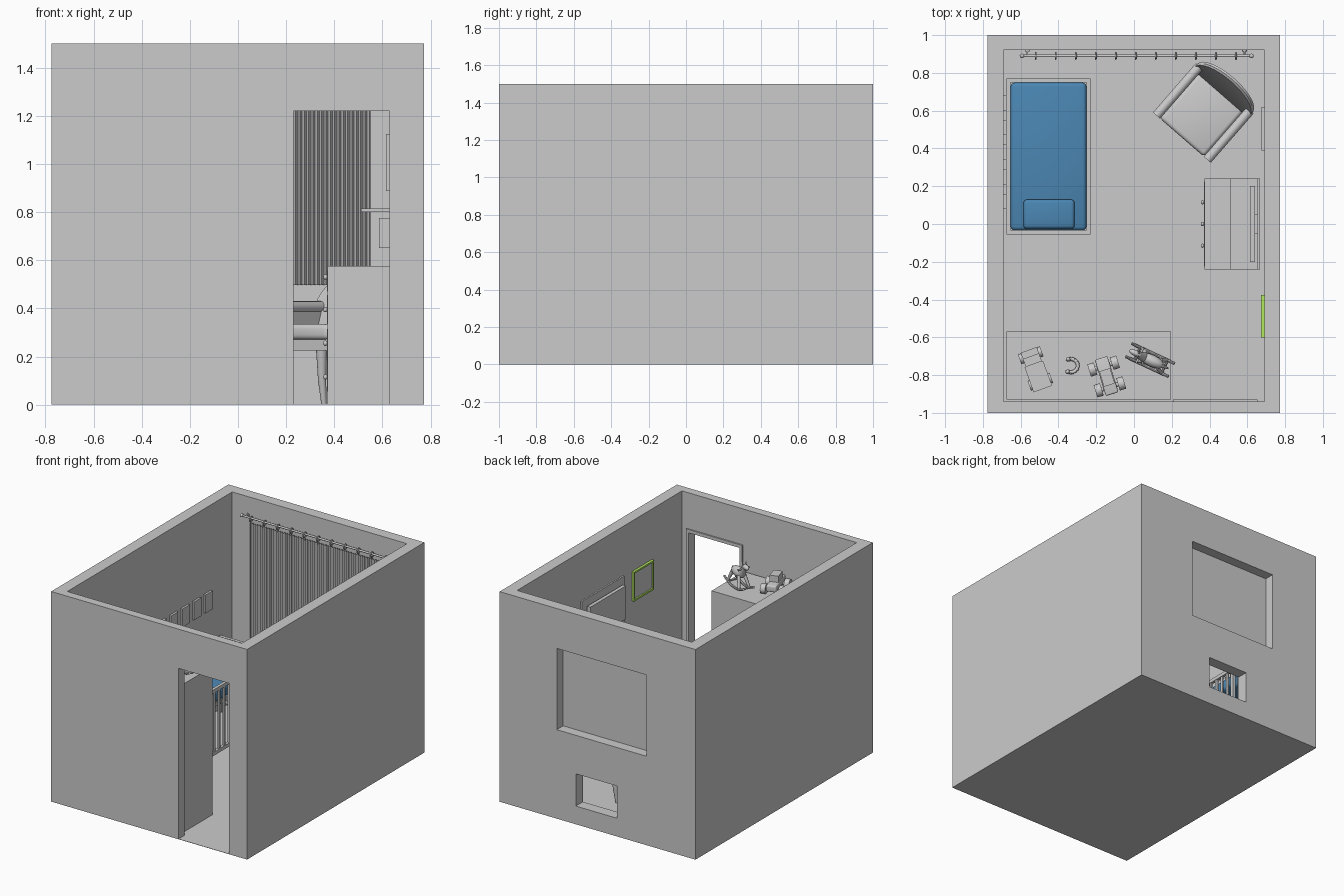
import bpy, bmesh, math
from mathutils import Vector, Matrix

if "Cube" in bpy.data.objects:
    bpy.data.objects.remove(bpy.data.objects["Cube"])


def make(name, bm, mat=None):
    me = bpy.data.meshes.new(name)
    bmesh.ops.recalc_face_normals(bm, faces=bm.faces[:])
    bm.to_mesh(me)
    bm.free()
    ob = bpy.data.objects.new(name, me)
    bpy.context.collection.objects.link(ob)
    if mat:
        me.materials.append(mat)
    return ob


def box(name, x0, x1, y0, y1, z0, z1, mat=None, bevel=0):
    bm = bmesh.new()
    m = Matrix.Translation(((x0+x1)/2, (y0+y1)/2, (z0+z1)/2)) @ Matrix.Diagonal((x1-x0, y1-y0, z1-z0, 1))
    bmesh.ops.create_cube(bm, size=1, matrix=m)
    if bevel:
        bmesh.ops.bevel(bm, geom=bm.edges[:], offset=bevel, segments=3, profile=0.5, affect='EDGES')
    return make(name, bm, mat)


def rod(name, p, q, r, r2=None, n=16):
    p, q = Vector(p), Vector(q)
    bm = bmesh.new()
    m = Matrix.Translation((p+q)/2) @ (q-p).to_track_quat('Z', 'Y').to_matrix().to_4x4()
    bmesh.ops.create_cone(bm, cap_ends=True, segments=n, radius1=r, radius2=r if r2 is None else r2,
                          depth=(q-p).length, matrix=m)
    return make(name, bm)


def ball(name, c, sx, sy, sz):
    bm = bmesh.new()
    bmesh.ops.create_uvsphere(bm, u_segments=16, v_segments=10, radius=1,
                              matrix=Matrix.Translation(c) @ Matrix.Diagonal((sx, sy, sz, 1)))
    return make(name, bm)


def loft(name, sections):
    # closed solid through equal-length loops of points
    bm = bmesh.new()
    rows = [[bm.verts.new(p) for p in s] for s in sections]
    for a, b in zip(rows, rows[1:]):
        for i in range(len(a)):
            j = (i+1) % len(a)
            bm.faces.new((a[i], a[j], b[j], b[i]))
    bm.faces.new(rows[0])
    bm.faces.new(rows[-1])
    return make(name, bm)


def join(name, obs, loc=(0, 0, 0), rot=0):
    bpy.ops.object.select_all(action='DESELECT')
    for o in obs:
        o.select_set(True)
    bpy.context.view_layer.objects.active = obs[0]
    bpy.ops.object.join()
    obs[0].name = name
    obs[0].location = loc
    obs[0].rotation_euler.z = math.radians(rot)
    return obs[0]


def frame(name, x0, x1, y0, y1, z0, z1, w, mat=None):
    # picture frame lying in the yz plane
    return join(name, [box('f', x0, x1, y0, y1, z0, z0+w, mat), box('f', x0, x1, y0, y1, z1-w, z1, mat),
                       box('f', x0, x1, y0, y0+w, z0+w, z1-w, mat), box('f', x0, x1, y1-w, y1, z0+w, z1-w, mat)])


blue = bpy.data.materials.new('blue')
blue.diffuse_color = (0.07, 0.24, 0.45, 1)
blue.use_nodes = True
blue.node_tree.nodes["Principled BSDF"].inputs["Base Color"].default_value = blue.diffuse_color
green = bpy.data.materials.new('green')
green.diffuse_color = (0.45, 0.8, 0.12, 1)
green.use_nodes = True
green.node_tree.nodes["Principled BSDF"].inputs["Base Color"].default_value = green.diffuse_color
F = .002  # floor level

# room shell with doorway, window and low opening
room = box('room_walls', -.775, .772, -1, 1, 0, 1.5)
for c in [(-.69, .69, -.94, .92, F, 1.6), (.23, .63, -1.1, -.9, F, 1.22),
          (-.39, .32, .9, 1.1, .635, 1.215), (-.155, .17, .9, 1.1, .13, .36)]:
    cut = box('cutter', *c)
    cut.hide_render = True
    mod = room.modifiers.new('cut', 'BOOLEAN')
    mod.operation, mod.solver, mod.object = 'DIFFERENCE', 'EXACT', cut
    bpy.context.view_layer.objects.active = room
    bpy.ops.object.modifier_apply(modifier=mod.name)
    bpy.data.objects.remove(cut)
box('window_pane', -.39, .32, .92, .928, .635, 1.215)
join('door_trim', [box('t', .207, .23, -.942, -.93, F, 1.22), box('t', .63, .653, -.942, -.93, F, 1.22),
                   box('t', .207, .653, -.942, -.93, 1.22, 1.243)])

# wardrobe
box('wardrobe', -.675, .197, -.93, -.57, F, 1.06)

# crib: corner posts, rails, slats and bedding
cx0, cx1, cy0, cy1, w = -.675, -.23, -.055, .77, .022
crib = []
for z0, z1 in [(.07, .095), (.515, .54)]:
    for x in (cx0, cx1-w):
        crib.append(box('r', x, x+w, cy0, cy1, z0, z1))
    for y in (cy0, cy1-w):
        crib.append(box('r', cx0+w, cx1-w, y, y+w, z0, z1))
for x in (cx0, cx1-w):
    for y in (cy0, cy1-w):
        crib.append(box('p', x, x+w, y, y+w, F, .52))
    for i in range(1, 14):
        y = cy0 + w/2 + i*(cy1-cy0-w)/14
        crib.append(box('s', x+.005, x+w-.005, y-.009, y+.009, .09, .52))
for y in (cy0, cy1-w):
    for i in range(1, 8):
        x = cx0 + w/2 + i*(cx1-cx0-w)/8
        crib.append(box('s', x-.009, x+.009, y+.005, y+w-.005, .09, .52))
join('crib_frame', crib)
box('crib_mattress', cx0+w, cx1-w, cy0+w, cy1-w, .42, .50, blue, .02)
box('crib_pillow', -.585, -.315, -.025, .13, .49, .53, blue, .018)

# curtain with rod, rings, finials and brackets
bm = bmesh.new()
n, x0, x1 = 480, -.53, .55
cols = []
for i in range(n+1):
    x = x0 + (x1-x0)*i/n
    y = .89 + .008*math.sin((x-x0)/.018*2*math.pi)
    cols.append((bm.verts.new((x, y, .497)), bm.verts.new((x, y, 1.335))))
for a, b in zip(cols, cols[1:]):
    bm.faces.new((a[0], b[0], b[1], a[1]))
curtain = make('curtain', bm)
rail = [rod('r', (-.59, .89, 1.37), (.62, .89, 1.37), .007)]
for x in (-.593, .622):
    rail.append(ball('b', (x, .89, 1.37), .012, .012, .012))
for x in (-.565, .585):
    rail += [rod('k', (x, .89, 1.37), (x, .92, 1.37), .005), rod('k', (x, .914, 1.37), (x, .921, 1.37), .012)]
join('curtain_rod', rail)
rings = []
for i in range(11):
    x = x0 + .01 + i*.106
    rings.append(rod('h', (x, .89, 1.325), (x, .89, 1.355), .003, n=8))
    bpy.ops.mesh.primitive_torus_add(major_radius=.016, minor_radius=.005, major_segments=20, minor_segments=8,
                                     location=(x, .89, 1.364), rotation=(0, math.pi/2, 0))
    rings.append(bpy.context.object)
join('curtain_rings', rings)

# dresser with drawers, knobs, back board, shelf and screen
box('dresser_body', .372, .665, -.24, .24, F, .575)
for i, z in enumerate((.115, .255, .395, .53)):
    box(f'drawer_front_{i}', .370, .374, -.225, .225, z-.06, z+(.06 if i < 3 else .03))
    join(f'drawer_knobs_{i}', [ball('k', (.363, y, z), .009, .011, .011) for y in (-.115, 0, .115)])
box('hutch_back', .655, .667, -.24, .24, .575, 1.17)
box('hutch_shelf', .51, .66, -.24, .24, .80, .815)
box('shelf_box', .585, .66, -.12, .12, .65, .775)
box('screen_panel', .615, .64, -.2, .2, .888, 1.125)
box('screen_mount', .638, .66, -.05, .05, .96, 1.05)

# pictures on the right wall
frame('green_picture_frame', .672, .691, -.6, -.375, .93, 1.14, .012, green)
box('green_picture_board', .682, .691, -.59, -.385, .94, 1.13)
box('wall_picture', .675, .691, .39, .62, .93, 1.14)

# plain plaques on the left wall
for i in range(5):
    y = .12 + i*.13
    box(f'wall_plaque_{i}', -.691, -.675, y-.04, y+.04, .76, .89)

# armchair, built facing local -y, with an arched leaning back
chair = [box('seat', -.155, .155, -.185, .15, .27, .335, None, .02), box('base', -.175, .175, -.17, .16, .225, .28)]
for s in (-1, 1):
    chair.append(box('arm', s*.178-.017, s*.178+.017, -.17, .15, .24, .415))
    chair.append(rod('roll', (s*.178, -.185, .405), (s*.178, .16, .405), .025))
    for y, d in ((-.15, -.02), (.13, .03)):
        chair.append(rod('leg', (s*.15, y, .23), (s*.16, y+d*.5, .1), .023, .017))
        chair.append(rod('leg', (s*.16, y+d*.5, .1), (s*.163, y+d, F), .017, .011))
arch = []
for k in range(17):
    a = math.pi*(k/16-.5)
    c, x = math.cos(a), .195*math.sin(a)
    h = .42 + .15*c
    arch.append([(x, .12, .25), (x, .125, .34), (x, .14+.07*c, h-.008), (x, .152+.07*c, h),
                 (x, .164+.07*c, h-.008), (x, .16+.05*c, .25)])
chair.append(loft('back', arch))
join('armchair', chair, (.375, .597, 0), -41)

T = 1.06
# toy truck
truck = [box('bed', -.052, .052, -.11, .03, .035, .085), box('cab', -.045, .045, .03, .075, .03, .12),
         box('hood', -.045, .045, .075, .11, .03, .07)]
for s in (-1, 1):
    for y in (-.07, .08):
        truck.append(rod('w', (s*.038, y, .027), (s*.062, y, .027), .027))
join('toy_truck', truck, (-.52, -.77, T), 20)

# toy car with big wheels
car = [box('body', -.035, .035, -.10, .10, .035, .08, None, .008), box('seat', -.03, .03, -.05, .035, .07, .125)]
for y in (-.06, .055):
    car.append(rod('axle', (-.06, y, .034), (.06, y, .034), .012))
    for s in (-1, 1):
        car.append(rod('w', (s*.045, y, .034), (s*.08, y, .034), .034))
join('toy_car', car, (-.145, -.805, T), 17)

# toy curl
pts = [(.038*math.cos(a), .036*math.sin(a), .025) for a in [math.radians(110-25*k) for k in range(10)]]
join('toy_curl', [rod('c', a, b, .01) for a, b in zip(pts, pts[1:])] +
     [ball('c', p, .012, .012, .025) for p in (pts[0], pts[-1])], (-.335, -.75, T), 0)

# rocking horse, head towards local -x
horse = [ball('body', (.01, 0, .105), .07, .032, .036), rod('neck', (-.035, 0, .11), (-.07, 0, .17), .026, .018),
         ball('head', (-.085, 0, .175), .036, .016, .018), rod('grip', (-.06, -.045, .155), (-.06, .045, .155), .006),
         rod('tail', (.07, 0, .115), (.105, 0, .06), .012, .004)]
for s in (-1, 1):
    y = s*.038
    run = [(-.125+.025*k, y, .009+.03*((k-5)/5)**2) for k in range(11)]
    horse += [rod('rocker', a, b, .008, n=8) for a, b in zip(run, run[1:])]
    horse += [rod('leg', (-.03, s*.02, .1), (-.065, y, .018), .013, .008),
              rod('leg', (.05, s*.02, .1), (.085, y, .018), .013, .008),
              rod('ear', (-.07, s*.01, .185), (-.066, s*.014, .208), .007, .001)]
for x in (-.075, .085):
    horse.append(rod('bar', (x, -.04, .018), (x, .04, .018), .006, n=8))
join('rocking_horse', horse, (.085, -.72, T), -25)

# smooth the round parts, keep edges sharp
bpy.ops.object.select_all(action='SELECT')
bpy.context.view_layer.objects.active = room
bpy.ops.object.shade_smooth_by_angle(angle=math.radians(35))
